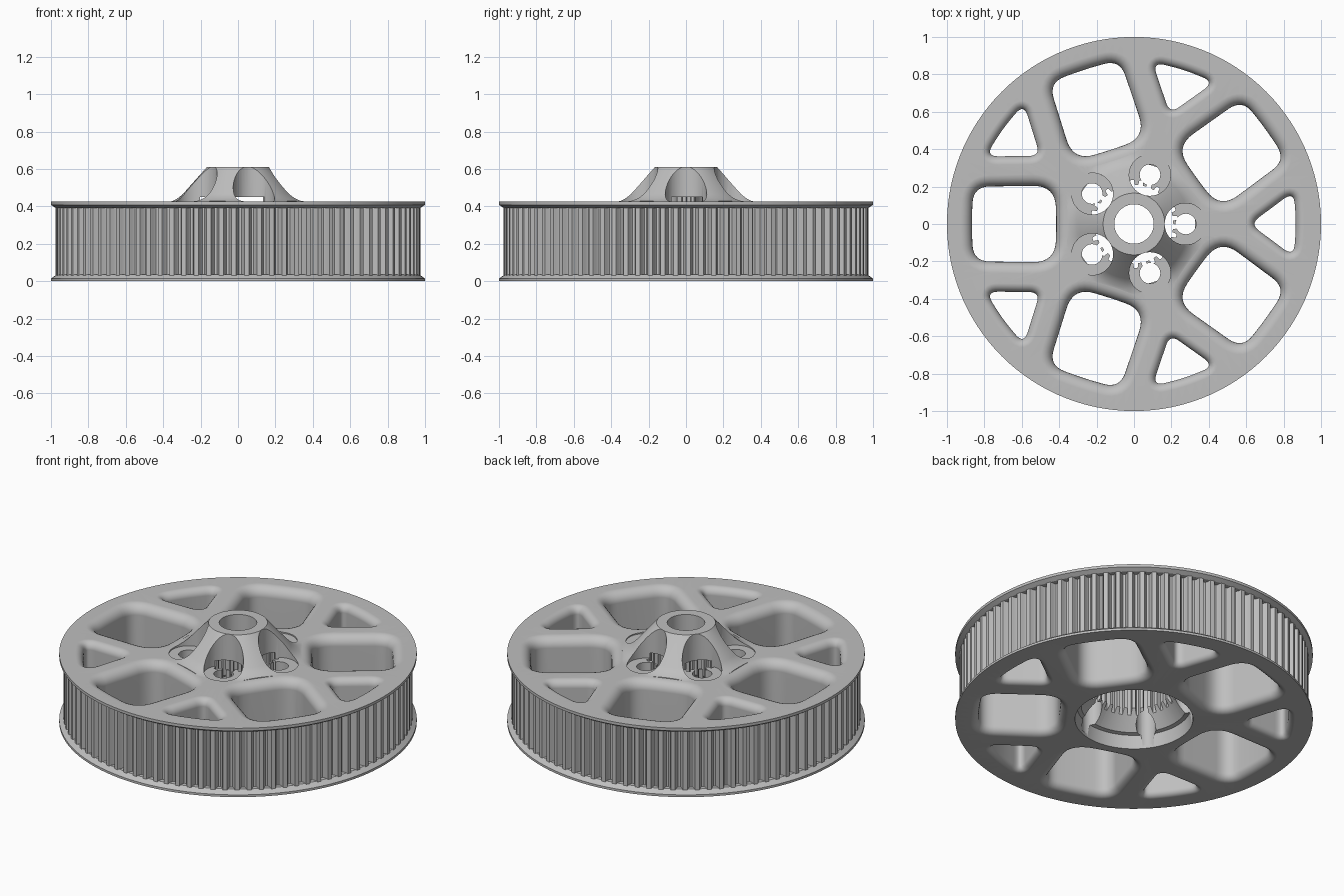
import bpy, bmesh, math
from mathutils import Vector, Matrix

cube = bpy.data.objects.get("Cube")
if cube:
    bpy.data.objects.remove(cube, do_unlink=True)

TAU = math.tau
DECK = 0.425

steel = bpy.data.materials.new("satin grey")
steel.use_nodes = True
grey = (0.52, 0.52, 0.52, 1)
steel.diffuse_color = grey
steel.node_tree.nodes["Principled BSDF"].inputs["Base Color"].default_value = grey


def circle(r, z, n=120, cx=0.0):
    return [Vector((cx + r * math.cos(TAU * i / n), r * math.sin(TAU * i / n), z)) for i in range(n)]


def loft(bm, rings, closed=False, turn=0.0):
    """Skin a stack of equal rings; cap the ends, or join last to first."""
    rot = Matrix.Rotation(turn, 3, 'Z')
    rows = [[bm.verts.new(rot @ p) for p in ring] for ring in rings]
    n = len(rows[0])
    pairs = list(zip(rows, rows[1:]))
    if closed:
        pairs.append((rows[-1], rows[0]))
    else:
        bm.faces.new(rows[0])
        bm.faces.new(rows[-1])
    for a, b in pairs:
        for i in range(n):
            j = (i + 1) % n
            bm.faces.new((a[i], a[j], b[j], b[i]))


def finish(bm, name):
    bmesh.ops.recalc_face_normals(bm, faces=bm.faces)
    mesh = bpy.data.meshes.new(name)
    bm.to_mesh(mesh)
    bm.free()
    mesh.materials.append(steel)
    ob = bpy.data.objects.new(name, mesh)
    bpy.context.collection.objects.link(ob)
    return ob


def activate(ob):
    bpy.ops.object.select_all(action='DESELECT')
    ob.select_set(True)
    bpy.context.view_layer.objects.active = ob


def cut(target, cutter):
    mod = target.modifiers.new("cut", 'BOOLEAN')
    mod.operation = 'DIFFERENCE'
    mod.solver = 'EXACT'
    mod.object = cutter
    cutter.hide_render = True
    activate(target)
    bpy.ops.object.modifier_apply(modifier=mod.name)
    bpy.data.objects.remove(cutter, do_unlink=True)


def smooth(ob):
    activate(ob)
    bpy.ops.object.shade_smooth_by_angle(angle=math.radians(32))
    mod = ob.modifiers.new("weighted normals", 'WEIGHTED_NORMAL')
    mod.keep_sharp = True


def rounded(corners, steps=8):
    """Outline from (x, y, rounding) corners, each eased by a quadratic curve."""
    out = []
    for k, (x, y, d) in enumerate(corners):
        p = Vector((x, y))
        a = Vector(corners[k - 1][:2]) - p
        b = Vector(corners[(k + 1) % len(corners)][:2]) - p
        p0, p1 = p + a.normalized() * d, p + b.normalized() * d
        for s in range(steps + 1):
            t = s / steps
            out.append(p0 * (1 - t) ** 2 + p * 2 * t * (1 - t) + p1 * t * t)
    return out


def offset(outline, dist, z):
    """Push a counter-clockwise outline outwards and place it at height z."""
    ring = []
    for i, p in enumerate(outline):
        t = (outline[(i + 1) % len(outline)] - outline[i - 1]).normalized()
        ring.append(Vector((p.x + t.y * dist, p.y - t.x * dist, z)))
    return ring


def window_rings(outline, low, high):
    """Straight opening with rounded-over mouths at both faces."""
    angles = [math.pi / 2 * k / 6 for k in range(7)]
    rings = [offset(outline, low, -0.03)]
    rings += [offset(outline, low * (1 - math.sin(a)), low * (1 - math.cos(a))) for a in angles]
    rings += [offset(outline, high * (1 - math.cos(a)), DECK - high * (1 - math.sin(a))) for a in angles]
    rings.append(offset(outline, high, DECK + 0.08))
    return rings


# Wheel body: flanges, deck, flared hub, bore and stepped recess underneath
profile = [
    (0.33, 0), (1.0, 0), (1.0, 0.014), (0.97, 0.036), (0.94, 0.036),
    (0.94, 0.392), (0.975, 0.392), (1.0, 0.408), (1.0, DECK),
    (0.37, DECK), (0.345, 0.431), (0.32, 0.445), (0.295, 0.466),
    (0.165, 0.612), (0.105, 0.612), (0.105, 0.2), (0.205, 0.2),
    (0.295, 0.085), (0.318, 0.08),
]
bm = bmesh.new()
loft(bm, [circle(r, z) for r, z in profile], closed=True)
wheel = finish(bm, "wheel_body")

# Five large and five small windows
large = rounded([(0.86, -0.2, 0.09), (0.868, 0, 0.08), (0.86, 0.2, 0.09),
                 (0.42, 0.205, 0.12), (0.415, 0, 0.07), (0.42, -0.205, 0.12)])
small = rounded([(0.62, 0, 0.06), (0.855, -0.175, 0.07), (0.867, 0, 0.07), (0.855, 0.175, 0.07)])
bm = bmesh.new()
for k in range(5):
    loft(bm, window_rings(large, 0.045, 0.06), turn=TAU * (k + 0.5) / 5)
    loft(bm, window_rings(small, 0.035, 0.045), turn=TAU * k / 5)
cut(wheel, finish(bm, "window_cutter"))

# Splined socket inside the hub
teeth = 30
spline = []
for i in range(teeth):
    for f, r in ((0, 0.21), (0.4, 0.21), (0.5, 0.235), (0.9, 0.235)):
        a = TAU * (i + f) / teeth
        spline.append(Vector((r * math.cos(a), r * math.sin(a), 0)))
bm = bmesh.new()
loft(bm, [[p + Vector((0, 0, z)) for p in spline] for z in (0.12, 0.45)])
cut(wheel, finish(bm, "spline_cutter"))

# Scallops in the hub flare, then the bolt holes
for name, r, cx, low, high in (("scallop_cutter", 0.111, 0.275, 0.418, 0.7),
                               ("bolt_hole_cutter", 0.055, 0.277, 0.02, 0.5)):
    bm = bmesh.new()
    for k in range(5):
        loft(bm, [circle(r, z, 40, cx) for z in (low, high)], turn=TAU * k / 5)
    cut(wheel, finish(bm, name))
smooth(wheel)

# Toothed belt track with rounded grooves
grooves = 90
shape = [(0, 0.976), (0.36, 0.976), (0.42, 0.968), (0.48, 0.952),
         (0.58, 0.942), (0.78, 0.942), (0.88, 0.952), (0.94, 0.968)]
outer, inner = [], []
for i in range(grooves):
    for f, r in shape:
        a = TAU * (i + f) / grooves
        d = Vector((math.cos(a), math.sin(a), 0))
        outer.append(d * r)
        inner.append(d * 0.932)
lift = [Vector((0, 0, z)) for z in (0.03, 0.396)]
bm = bmesh.new()
loft(bm, [[p + lift[0] for p in inner], [p + lift[0] for p in outer],
          [p + lift[1] for p in outer], [p + lift[1] for p in inner]], closed=True)
smooth(finish(bm, "toothed_belt_track"))
